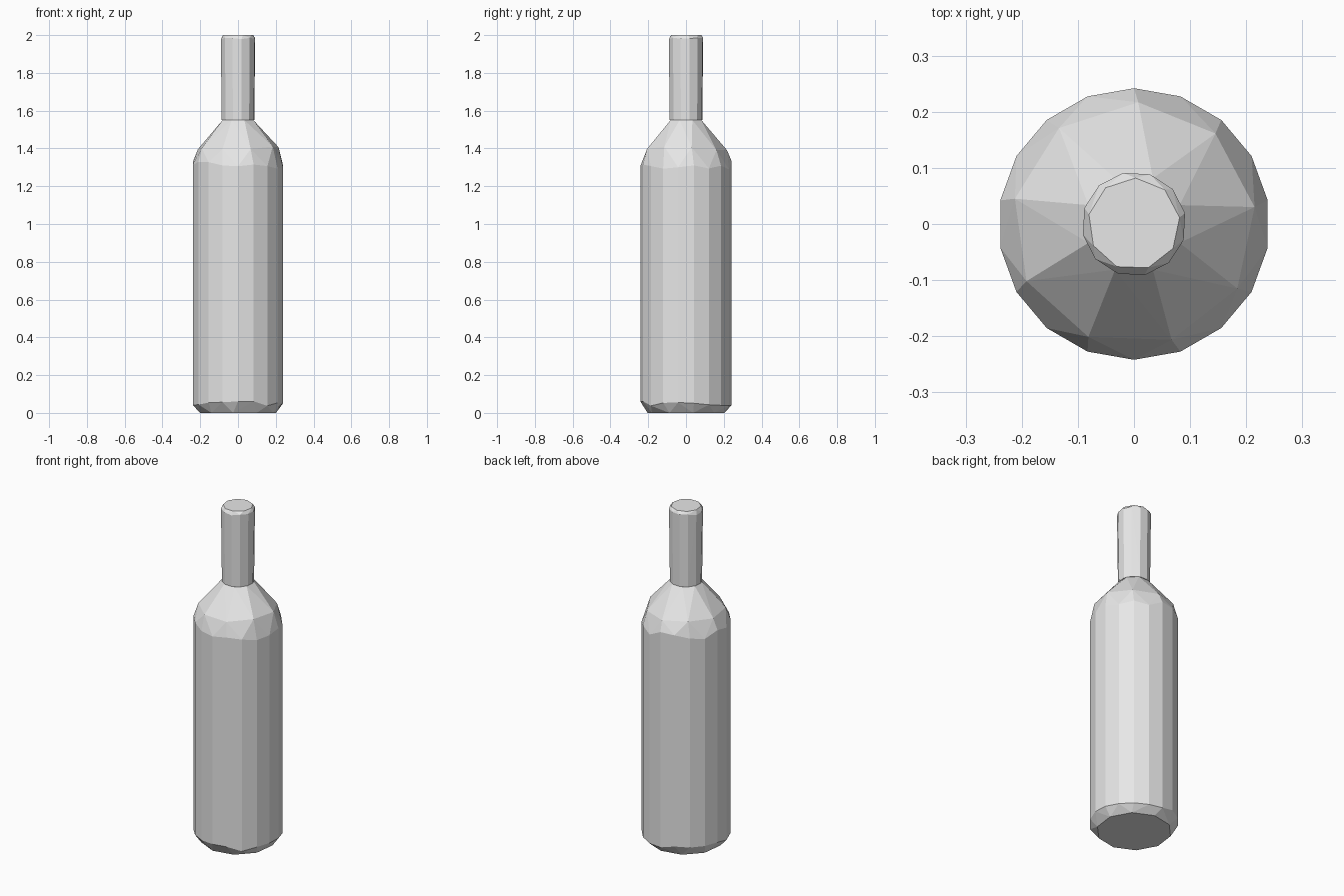
import bpy, bmesh, math, random

cube = bpy.data.objects.get("Cube")
if cube:
    bpy.data.objects.remove(cube, do_unlink=True)

random.seed(4)

grey = bpy.data.materials.new("plain grey")
grey.use_nodes = True
colour = (0.8, 0.8, 0.8, 1)
grey.diffuse_color = colour
grey.node_tree.nodes["Principled BSDF"].inputs["Base Color"].default_value = colour


def faceted_part(name, rings):
    """Wrap uneven rings (sides, radius, height, height jitter, turn) in a faceted skin."""
    bm = bmesh.new()
    for sides, radius, height, jitter, turn in rings:
        for i in range(sides):
            a = math.tau * (i + turn) / sides
            z = height + random.uniform(-jitter, jitter)
            bm.verts.new((radius * math.cos(a), radius * math.sin(a), z))
    hull = bmesh.ops.convex_hull(bm, input=bm.verts[:])
    unused = [v for v in hull["geom_interior"] + hull["geom_unused"]
              if isinstance(v, bmesh.types.BMVert)]
    bmesh.ops.delete(bm, geom=list(set(unused)), context='VERTS')
    bmesh.ops.recalc_face_normals(bm, faces=bm.faces[:])
    mesh = bpy.data.meshes.new(name)
    bm.to_mesh(mesh)
    bm.free()
    mesh.materials.append(grey)
    obj = bpy.data.objects.new(name, mesh)
    bpy.context.collection.objects.link(obj)
    return obj


# Body: chamfered base, long straight wall and sloping shoulder
faceted_part("bottle_body", [
    (10, 0.205, 0.00, 0, 0.3),
    (18, 0.242, 0.05, 0.015, 0.5),
    (18, 0.242, 1.31, 0.025, 0.5),
    (9, 0.217, 1.40, 0.01, 0.2),
    (8, 0.088, 1.55, 0, 0.5),
])

# Neck: narrow column with a slightly softened rim
faceted_part("bottle_neck", [
    (12, 0.088, 1.55, 0, 0.4),
    (12, 0.093, 1.98, 0.006, 0.4),
    (9, 0.082, 2.00, 0, 0.2),
])
